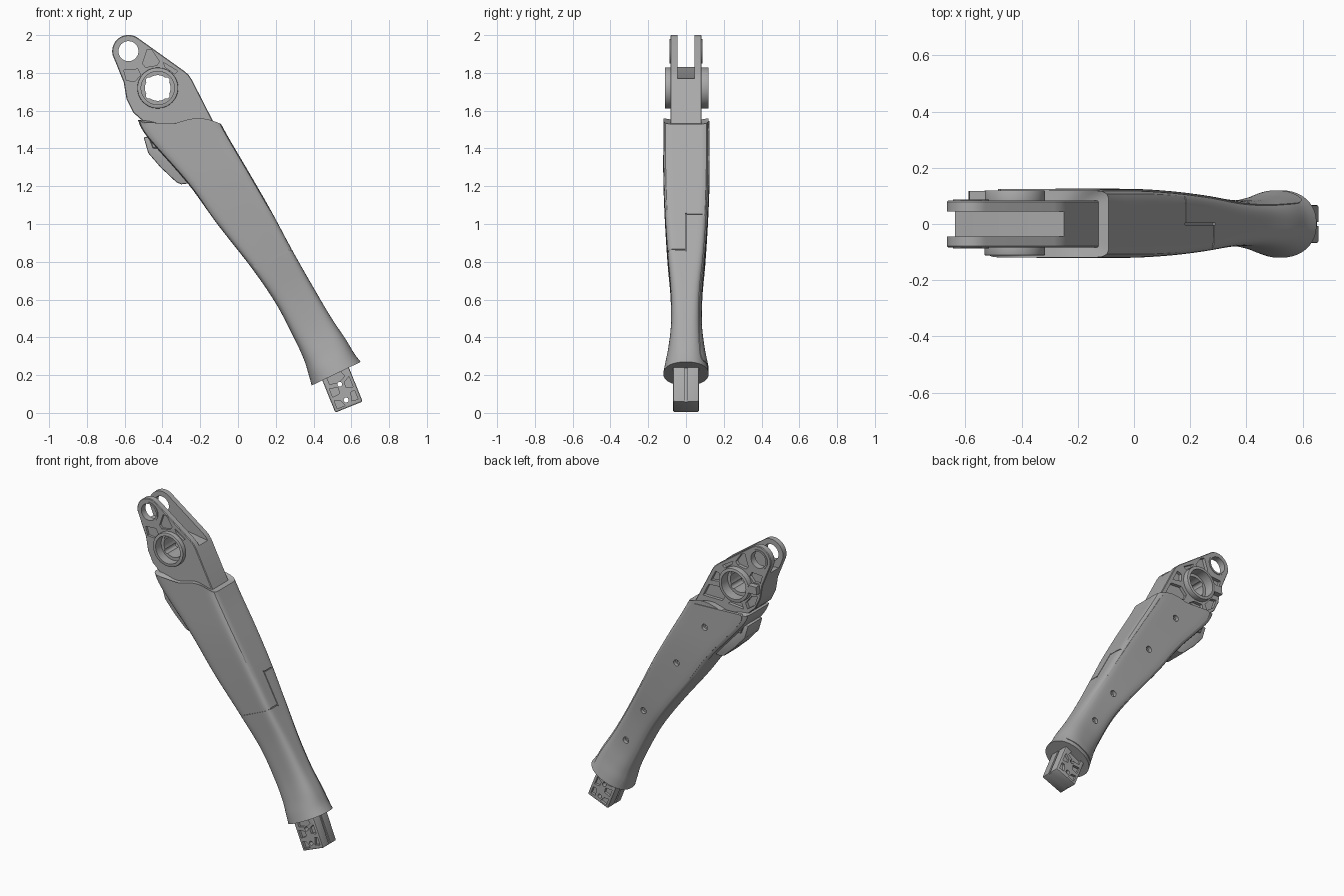
import bpy, bmesh, math
from mathutils import Matrix, Vector

if "Cube" in bpy.data.objects:
    bpy.data.objects.remove(bpy.data.objects["Cube"])

grey = bpy.data.materials.new("satin grey")
grey.use_nodes = True
grey.diffuse_color = (0.4, 0.4, 0.4, 1)
grey.node_tree.nodes["Principled BSDF"].inputs["Base Color"].default_value = (0.4, 0.4, 0.4, 1)


def make(name, bm):
    bmesh.ops.recalc_face_normals(bm, faces=bm.faces)
    me = bpy.data.meshes.new(name)
    bm.to_mesh(me)
    bm.free()
    ob = bpy.data.objects.new(name, me)
    bpy.context.collection.objects.link(ob)
    me.materials.append(grey)
    return ob


def select(ob):
    bpy.ops.object.select_all(action="DESELECT")
    ob.select_set(True)
    bpy.context.view_layer.objects.active = ob


def apply(ob, kind, **props):
    mod = ob.modifiers.new(kind, kind)
    for key, value in props.items():
        setattr(mod, key, value)
    select(ob)
    bpy.ops.object.modifier_apply(modifier=mod.name)


def prism(name, pts, y0, y1):
    bm = bmesh.new()
    face = bm.faces.new([bm.verts.new((x, y0, z)) for x, z in pts])
    out = bmesh.ops.extrude_face_region(bm, geom=[face])
    verts = [v for v in out["geom"] if isinstance(v, bmesh.types.BMVert)]
    bmesh.ops.translate(bm, verts=verts, vec=(0, y1 - y0, 0))
    return make(name, bm)


def circle(c, r, n=40, a0=0, a1=360):
    steps = n if a1 - a0 == 360 else n + 1
    angles = [math.radians(a0 + (a1 - a0) * i / n) for i in range(steps)]
    return [(c[0] + r * math.cos(a), c[1] + r * math.sin(a)) for a in angles]


def cut(targets, cutter):
    for ob in targets:
        apply(ob, "BOOLEAN", operation="DIFFERENCE", solver="EXACT", object=cutter)
    bpy.data.objects.remove(cutter)


def finish(ob, angle=30):
    select(ob)
    bpy.ops.object.shade_smooth_by_angle(angle=math.radians(angle))


# Arm stations: left x, z, right x, z, half depth, squareness
STATIONS = [
    (-.53, 1.55, -.09, 1.53, .12, 11), (-.48, 1.46, -.04, 1.44, .12, 11),
    (-.27, 1.22, .06, 1.27, .12, 10), (-.11, 1.0, .175, 1.07, .112, 9),
    (.07, .77, .285, .865, .098, 7), (.2, .58, .39, .68, .082, 4.5),
    (.3, .39, .49, .51, .08, 3.5), (.35, .28, .57, .39, .094, 2.8),
    (.375, .2, .615, .315, .11, 2.4), (.39, .145, .65, .27, .12, 2.2)]


def station(t):
    i = min(int(t), len(STATIONS) - 2)
    f = t - i
    a, b, c, d = [STATIONS[max(0, min(len(STATIONS) - 1, i + k))] for k in (-1, 0, 1, 2)]
    return [.5 * (2 * q + (r - p) * f + (2 * p - 5 * q + 4 * r - s) * f * f
                  + (3 * q - p - 3 * r + s) * f ** 3) for p, q, r, s in zip(a, b, c, d)]


def across(s, u):
    f = (u + 1) / 2
    return s[0] + (s[2] - s[0]) * f, s[1] + (s[3] - s[1]) * f


# Arm shell, lofted
bm = bmesh.new()
N, SUB = 80, 5
rings = []
for k in range((len(STATIONS) - 1) * SUB + 1):
    s = station(k / SUB)
    ring = []
    for j in range(N):
        a = 2 * math.pi * (j + .5) / N
        c, d = math.cos(a), math.sin(a)
        r = (abs(c) ** s[5] + abs(d) ** s[5]) ** (-1 / s[5])
        x, z = across(s, r * c)
        if k == 0:  # wavy top rim
            z -= .025 * math.sin(math.pi * (r * c + 1))
        ring.append(bm.verts.new((x, s[4] * r * d, z)))
    rings.append(ring)
for lo, hi in zip(rings, rings[1:]):
    for j in range(N):
        bm.faces.new((lo[j], lo[(j + 1) % N], hi[(j + 1) % N], hi[j]))
for ring in (rings[0], rings[-1]):
    mid = bm.verts.new(sum((v.co for v in ring), Vector()) / N)
    for j in range(N):
        bm.faces.new((ring[j], ring[(j + 1) % N], mid))
arm = make("arm_shell", bm)

# Back cover plate following the shell
bm = bmesh.new()
rows = []
for k in range(44):
    s = station(.06 + 8.3 * k / 43)
    end = min(k, 43 - k)
    half = (.86 - .03 * min(k, 43) / 43) - (.1, .04, .015, 0)[min(end, 3)]
    row = []
    for j in range(17):
        u = half * (j / 8 - 1)
        x, z = across(s, u)
        row.append(bm.verts.new((x, s[4] * (1 - abs(u) ** s[5]) ** (1 / s[5]) + .005, z)))
    rows.append(row)
for lo, hi in zip(rows, rows[1:]):
    for j in range(16):
        bm.faces.new((lo[j], lo[j + 1], hi[j + 1], hi[j]))
cover = make("back_cover", bm)
if cover.data.polygons[0].normal.y < 0:
    cover.data.flip_normals()
apply(cover, "SOLIDIFY", thickness=.02, offset=-1)

# Screw holes in the cover
for t in (1.3, 2.65, 4.5, 5.75):
    s = station(t)
    for r, depth in ((.02, .018), (.01, .035)):
        cut([cover, arm], prism("screw_cutter", circle(across(s, 0), r, 20), s[4] - depth, .2))


# Stepped seam grooves
def groove(p, q, y0, y1, width=.006):
    d = (Vector(q) - Vector(p)).normalized() * width / 2
    n = Vector((-d.y, d.x))
    p, q = Vector(p) - d, Vector(q) + d
    cut([arm], prism("seam_cutter", [p + n, q + n, q - n, p - n], y0, y1))


low, high = station(4), station(3.1)
groove(across(low, -1.1), across(low, 1.1), -.2, -low[4] + .006)
groove(across(low, .96), across(low, 1.1), -.2, 0)
groove(across(high, .97), across(high, 1.1), 0, .2)
groove(across(low, .98), across(high, .98), -.003, .003, .02)

# Side latch pad
latch = prism("side_latch", [(-.5, 1.46), (-.475, 1.375), (-.41, 1.3), (-.325, 1.22), (-.3, 1.21),
                             (-.22, 1.22), (-.4, 1.46)], -.075, .075)
apply(latch, "BEVEL", width=.008, segments=2)

# Forked knuckle
PIN, HUB = (-.58, 1.915), (-.425, 1.72)
outline = circle(PIN, .086, 24, 52, 195) + [
    (-.605, 1.75), (-.59, 1.66), (-.555, 1.59), (-.51, 1.55), (-.45, 1.4), (-.06, 1.4),
    (-.14, 1.56), (-.245, 1.765), (-.262, 1.79), (-.285, 1.81)]
knuckle = prism("knuckle", outline, -.083, .083)
apply(knuckle, "BEVEL", width=.004, segments=1, limit_method="ANGLE", angle_limit=math.radians(50))
cut([knuckle], prism("slot_cutter", [(-.9, 1.872), (-.25, 1.77), (0, 1.8), (0, 2.3), (-.9, 2.3)],
                     -.044, .044))

# Hub rings and pin collars on both cheeks
parts = [knuckle]
for tag, side, face in (("front", -1, .112), ("back", 1, .12)):
    hub = prism(tag + "_hub_ring", circle(HUB, .108, 64), side * .06, side * face)
    apply(hub, "BEVEL", width=.004, segments=2, limit_method="ANGLE")
    collar = prism(tag + "_pin_collar", circle(PIN, .064), side * .05, side * .087)
    cut([hub, knuckle], prism("bore_cutter", circle(HUB, .088, 64), side * .055, side * .2))
    parts += [hub, collar]
cut(parts, prism("hub_cutter", circle(HUB, .068, 48), -.3, .3))
cut(parts, prism("pin_cutter", circle(PIN, .053), -.3, .3))
for a in (40, 140, 220, 320):  # notches inside the bore
    notch = (HUB[0] + .062 * math.cos(math.radians(a)), HUB[1] + .062 * math.sin(math.radians(a)))
    cut([knuckle], prism("notch_cutter", circle(notch, .016, 16), -.3, .3))

# Lightening pockets
POCKETS = [[(-.605, 1.815), (-.53, 1.82), (-.515, 1.79), (-.545, 1.755), (-.59, 1.76)],
           [(-.48, 1.925), (-.455, 1.92), (-.415, 1.86), (-.43, 1.84), (-.49, 1.83), (-.505, 1.85)],
           [(-.395, 1.855), (-.32, 1.81), (-.335, 1.795), (-.385, 1.83)]]
BACK = [[(-.57, 1.67), (-.53, 1.665), (-.485, 1.61), (-.5, 1.575), (-.55, 1.61)],
        [(-.46, 1.6), (-.4, 1.6), (-.36, 1.575), (-.47, 1.565)],
        [(-.34, 1.62), (-.3, 1.665), (-.22, 1.66), (-.18, 1.58), (-.32, 1.58)],
        [(-.3, 1.7), (-.3, 1.75), (-.27, 1.76), (-.235, 1.69)]]
for pts in POCKETS:
    cut([knuckle], prism("pocket_cutter", pts, -.2, -.068))
for pts in POCKETS + BACK:
    cut([knuckle], prism("pocket_cutter", pts, .062, .2))
rib = prism("back_rib", [(-.59, 1.7), (-.585, 1.75), (-.52, 1.75), (-.52, 1.7)], .07, .118)

# End plug, built upright then tilted
def tilt(ob):
    ob.data.transform(Matrix.Translation((.5875, 0, .031)) @ Matrix.Rotation(math.radians(-22), 4, "Y"))
    return ob


plug = prism("end_plug", [(-.078, 0), (.078, 0), (.078, .3), (-.078, .3)], -.068, .068)
apply(plug, "BEVEL", width=.008, segments=2)
for side in (-1, 1):
    cut([plug], prism("channel_cutter", [(side * .07, -.1), (side * .1, -.1), (side * .1, .4), (side * .07, .4)],
                      -.008, .008))
    for pts in ([(-.06, .015), (-.015, .015), (-.03, .05), (-.06, .06)],
                [(.06, .02), (.025, .025), (.04, .07), (.06, .07)],
                [(-.06, .08), (-.02, .085), (-.015, .115), (-.06, .13)],
                [(.06, .09), (.025, .1), (.025, .13), (.06, .15)],
                [(-.05, .15), (.0, .14), (.04, .16), (.03, .19), (-.05, .19)]):
        cut([plug], prism("pocket_cutter", pts, side * .052, side * .2))
for c in ((0, .04), (0, .13)):
    cut([plug], prism("hole_cutter", circle(c, .013, 20), -.2, .2))
tilt(plug)

for ob in [arm, cover, latch, rib, plug] + parts:
    finish(ob)
